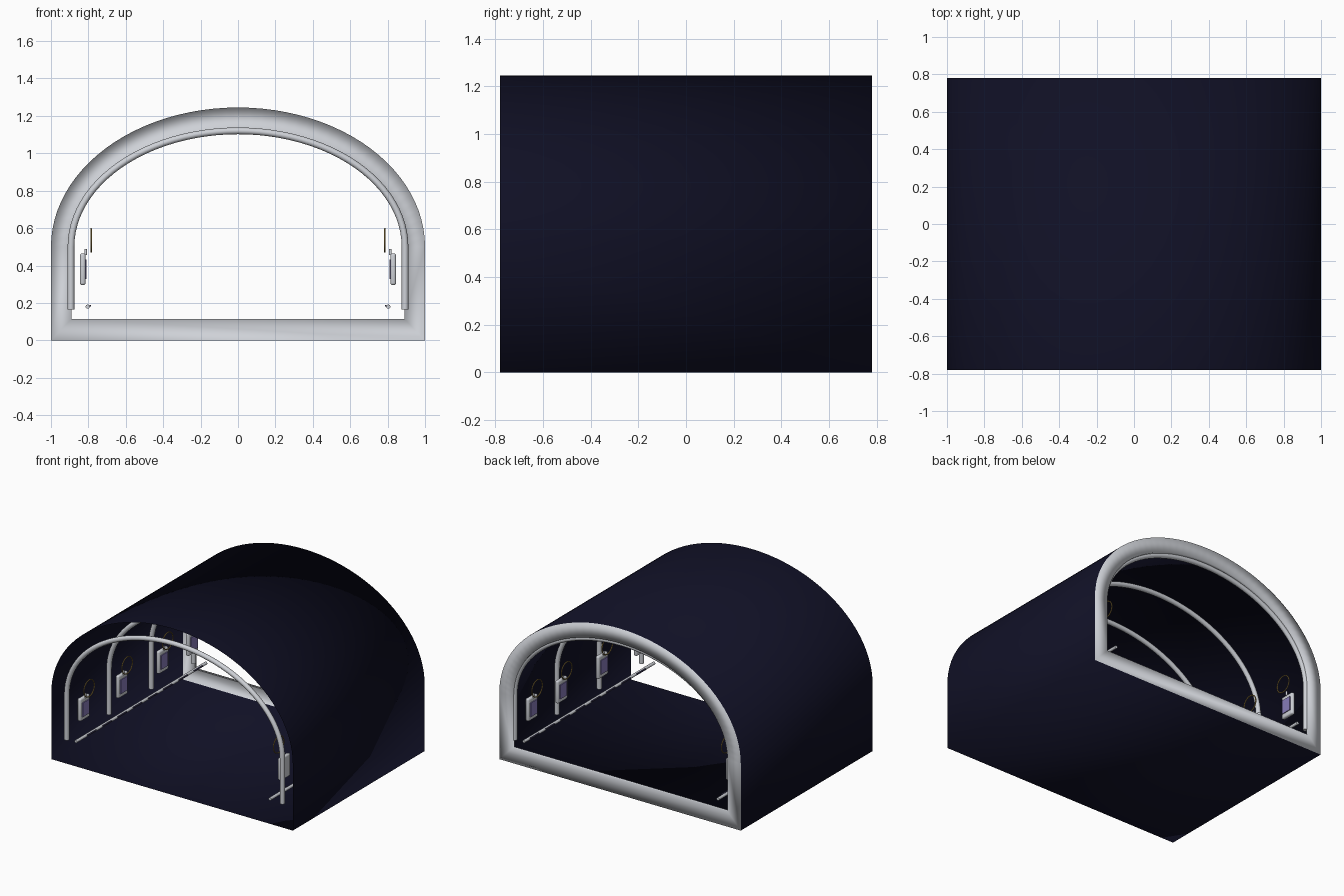
import bpy, bmesh, math
from mathutils import Matrix

cube = bpy.data.objects.get("Cube")
if cube:
    bpy.data.objects.remove(cube, do_unlink=True)


def material(name, rgb, rough=0.5):
    m = bpy.data.materials.new(name)
    m.use_nodes = True
    m.diffuse_color = (*rgb, 1)
    node = m.node_tree.nodes["Principled BSDF"]
    node.inputs["Base Color"].default_value = (*rgb, 1)
    node.inputs["Roughness"].default_value = rough
    return m


NAVY = material("dark navy", (0.005, 0.005, 0.018))
SILVER = material("pale silver", (0.62, 0.64, 0.68))
VIOLET = material("screen violet", (0.24, 0.2, 0.48))
GOLD = material("gold", (0.42, 0.28, 0.07))
DARK = material("dark violet", (0.05, 0.045, 0.1))


def finish(name, bm, mats, angle=None):
    mesh = bpy.data.meshes.new(name)
    bm.normal_update()
    bm.to_mesh(mesh)
    bm.free()
    for m in mats:
        mesh.materials.append(m)
    ob = bpy.data.objects.new(name, mesh)
    bpy.context.collection.objects.link(ob)
    if angle is not None:
        bpy.ops.object.select_all(action='DESELECT')
        ob.select_set(True)
        bpy.context.view_layer.objects.active = ob
        bpy.ops.object.shade_smooth_by_angle(angle=angle)
    return ob


def arch(half, bottom, spring, top, n=48):
    """Upright legs joined by a half ellipse, as (x, z) points."""
    pts = [(-half, bottom)]
    for i in range(n + 1):
        a = math.pi * (1 - i / n)
        pts.append((half * math.cos(a), spring + (top - spring) * math.sin(a)))
    return pts + [(half, bottom)]


def box(name, size, loc, mat, bevel=0):
    bm = bmesh.new()
    bmesh.ops.create_cube(bm, size=1, matrix=Matrix.Translation(loc) @ Matrix.Diagonal((*size, 1)))
    if bevel:
        bmesh.ops.bevel(bm, geom=bm.edges[:], offset=bevel, segments=3,
                        profile=0.5, affect='EDGES')
    return finish(name, bm, [mat], math.radians(35) if bevel else None)


def rod(name, radius, depth, matrix, mat):
    bm = bmesh.new()
    bmesh.ops.create_cone(bm, cap_ends=True, segments=16, radius1=radius,
                          radius2=radius, depth=depth, matrix=matrix)
    return finish(name, bm, [mat], math.radians(40))


def ring(name, major, minor, loc, mat, n=40, k=8):
    """Hoop standing in the y-z plane."""
    bm = bmesh.new()
    rows = []
    for i in range(n):
        a = math.tau * i / n
        row = []
        for j in range(k):
            b = math.tau * j / k
            r = major + minor * math.cos(b)
            row.append(bm.verts.new((loc[0] + minor * math.sin(b),
                                     loc[1] + r * math.cos(a), loc[2] + r * math.sin(a))))
        rows.append(row)
    for i in range(n):
        for j in range(k):
            p, q = rows[i], rows[(i + 1) % n]
            bm.faces.new((p[j], q[j], q[(j + 1) % k], p[(j + 1) % k]))
    return finish(name, bm, [mat], math.pi)


# Tunnel shell: open front, floor, and a pale border around the back opening
HALF_Y = 0.78
outer = arch(1.0, 0.0, 0.5, 1.245)
inner = arch(0.89, 0.115, 0.5, 1.135)
bm = bmesh.new()
loops = [[bm.verts.new((x, y, z)) for x, z in pts]
         for pts, y in ((outer, -HALF_Y), (outer, HALF_Y), (inner, HALF_Y), (inner, HALF_Y - 0.02))]
for a, b in zip(loops, loops[1:]):
    for i in range(len(a)):
        j = (i + 1) % len(a)
        bm.faces.new((a[i], b[i], b[j], a[j]))
for f in bm.faces:
    f.material_index = 1 if f.calc_center_median().y > HALF_Y - 0.1 else 0
bmesh.ops.recalc_face_normals(bm, faces=bm.faces[:])
finish("tunnel_shell", bm, [NAVY, SILVER], math.pi)

# Arched ribs
for i, y in enumerate((-0.75, -0.25, 0.25, 0.75)):
    curve = bpy.data.curves.new("arched_rib", 'CURVE')
    curve.dimensions = '3D'
    curve.bevel_depth = 0.018
    curve.bevel_resolution = 3
    curve.use_fill_caps = True
    pts = arch(0.893, 0.165, 0.5, 1.12)
    spline = curve.splines.new('POLY')
    spline.points.add(len(pts) - 1)
    for p, (x, z) in zip(spline.points, pts):
        p.co = (x, y, z, 1)
    spline.use_smooth = True
    curve.materials.append(SILVER)
    ob = bpy.data.objects.new(f"arched_rib_{i + 1}", curve)
    bpy.context.collection.objects.link(ob)

along_y = Matrix.Rotation(math.pi / 2, 4, 'X')
for side, s in (("left", 1), ("right", -1)):
    # Low rail with a broken dark strip on its inner side
    rod(f"{side}_low_rail", 0.011, 1.54,
        Matrix.Translation((s * 0.804, 0, 0.18)) @ along_y, SILVER)
    for i in range(8):
        box(f"{side}_rail_strip_{i + 1}", (0.01, 0.1, 0.008),
            (s * 0.79, -0.6 + i * 0.18, 0.185), DARK)

    # Hanging tags: rounded body, screen, link and hoop
    for i, y in enumerate((-0.64, -0.19, 0.29, 0.64)):
        tag = f"{side}_tag_{i + 1}"
        box(tag + "_body", (0.03, 0.115, 0.17), (s * 0.83, y, 0.38), SILVER, 0.012)
        box(tag + "_screen", (0.008, 0.08, 0.105), (s * 0.813, y, 0.38), VIOLET)
        rod(tag + "_link", 0.007, 0.03, Matrix.Translation((s * 0.815, y, 0.472)), SILVER)
        ring(tag + "_hoop", 0.062, 0.004, (s * 0.785, y, 0.535), GOLD)
